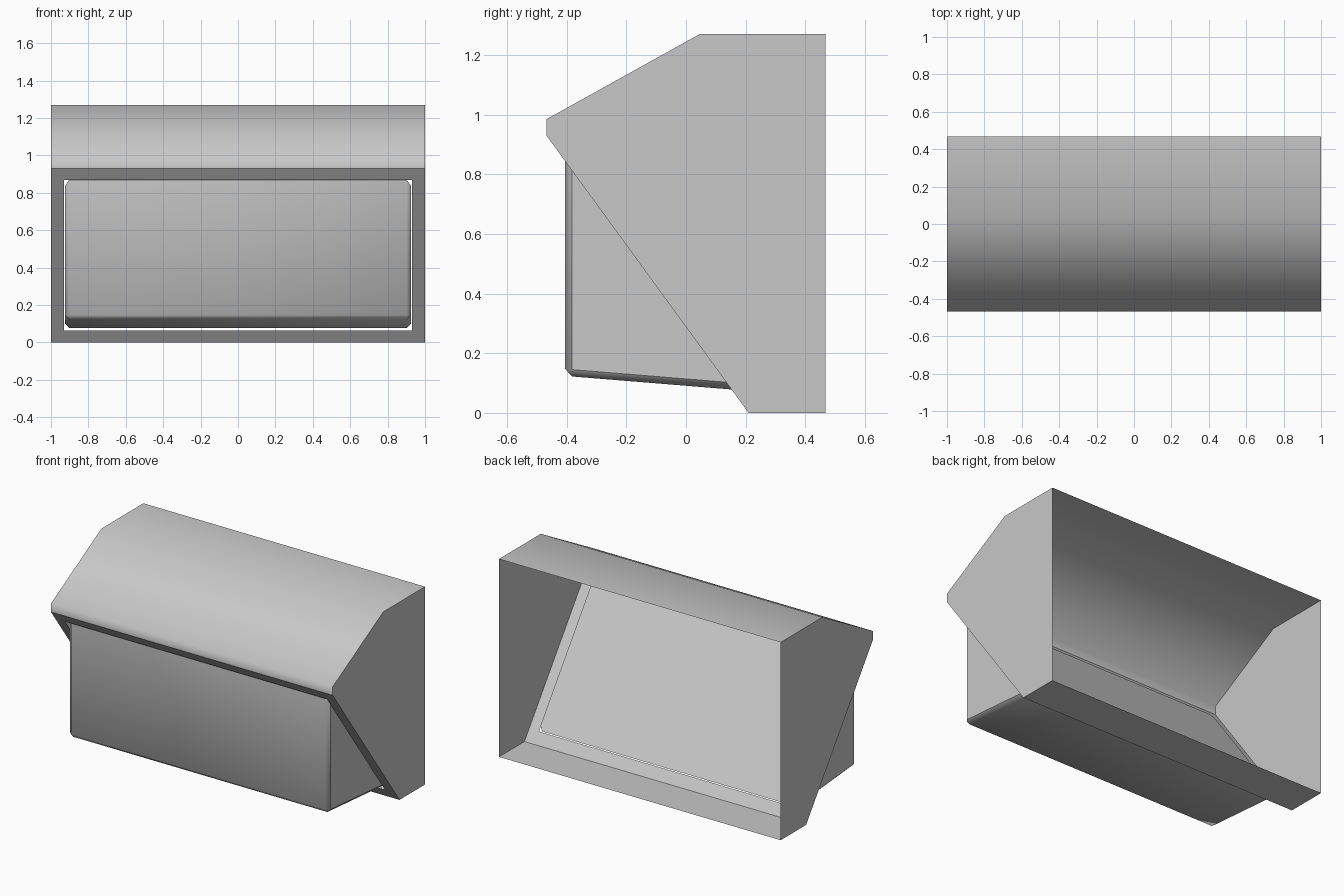
import bpy
import bmesh

cube = bpy.data.objects.get("Cube")
if cube:
    bpy.data.objects.remove(cube, do_unlink=True)

grey = bpy.data.materials.new("light grey")
grey.use_nodes = True
colour = (0.58, 0.58, 0.58, 1)
grey.diffuse_color = colour
grey.node_tree.nodes["Principled BSDF"].inputs["Base Color"].default_value = colour


def prism(profile, half_width):
    """Closed prism along x from a (y, z) profile; also returns the side faces in profile order."""
    bm = bmesh.new()
    left, right = [[bm.verts.new((x, y, z)) for y, z in profile]
                   for x in (half_width, -half_width)]
    count = len(profile)
    sides = [bm.faces.new((left[i], left[(i + 1) % count],
                           right[(i + 1) % count], right[i])) for i in range(count)]
    bm.faces.new(left)
    bm.faces.new(right[::-1])
    bmesh.ops.recalc_face_normals(bm, faces=bm.faces)
    return bm, sides


def finish(bm, name, is_smooth):
    """Smooth only between faces that satisfy the rule, then make the object."""
    bm.normal_update()
    for face in bm.faces:
        face.smooth = is_smooth(face)
    for edge in bm.edges:
        edge.smooth = all(f.smooth for f in edge.link_faces)
    mesh = bpy.data.meshes.new(name)
    bm.to_mesh(mesh)
    bm.free()
    mesh.materials.append(grey)
    obj = bpy.data.objects.new(name, mesh)
    bpy.context.collection.objects.link(obj)
    return obj


# Housing: thin shell with an open back and a framed opening in the sloping front
bottom, lip = (0.21, 0.0), (-0.468, 0.93)
slope = (lip[1] - bottom[1]) / (lip[0] - bottom[0])
outline = [(0.468, 0), bottom, lip, (-0.468, 0.985), (0.045, 1.27), (0.468, 1.27)]
bm, sides = prism(outline, 1.0)
front, back = sides[1], sides[5]
bmesh.ops.inset_individual(bm, faces=[front], thickness=0.07)
for v in front.verts:
    v.co.x = 0.93 if v.co.x > 0 else -0.93
    v.co.z = 0.87 if v.co.z > 0.5 else 0.065
    v.co.y = bottom[0] + (v.co.z - bottom[1]) / slope
bmesh.ops.delete(bm, geom=[front, back], context="FACES_ONLY")
finish(bm, "housing",
       lambda f: abs(f.normal.x) < 0.5 and f.calc_center_median().z > 0.94)

# Bin door: wedge filling the opening, chamfered on its outer front and bottom edges
wedge = [(-0.405, 0.87), (-0.405, 0.124), (0.172, 0.077)]
bm, sides = prism(wedge, 0.925)
door_back = sides[2]
edges = [e for e in bm.edges if door_back not in e.link_faces]
bmesh.ops.bevel(bm, geom=edges, offset=0.023, segments=1, affect="EDGES")
finish(bm, "bin_door",
       lambda f: abs(f.normal.x) < 0.95 and f.normal.y < 0.3)
